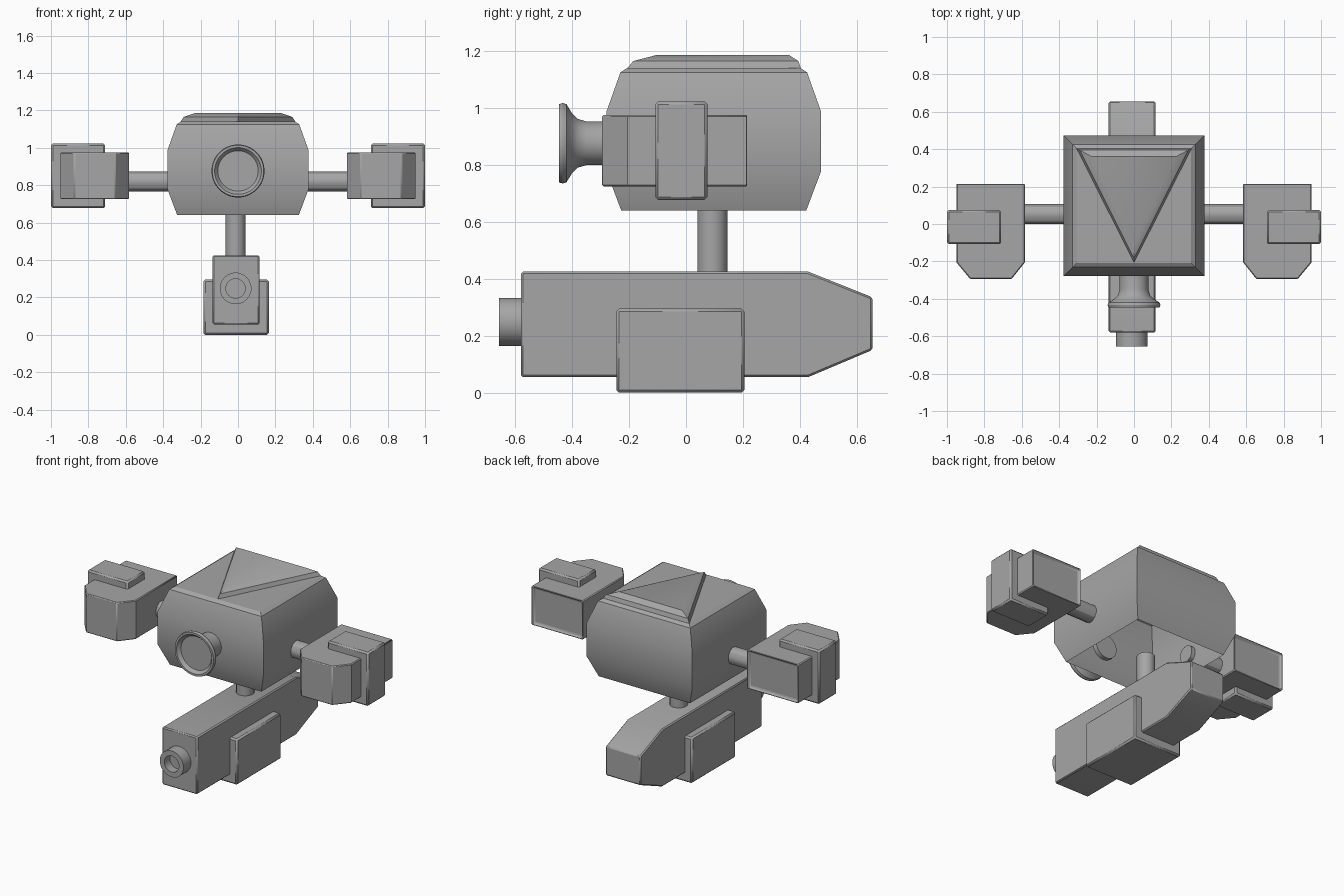
import bpy, bmesh
from math import sin, cos, tau, radians
from mathutils import Vector

if "Cube" in bpy.data.objects:
    bpy.data.objects.remove(bpy.data.objects["Cube"])

grey = bpy.data.materials.new("plain_grey")
grey.use_nodes = True
colour = (0.38, 0.38, 0.38, 1)
grey.diffuse_color = colour
grey.node_tree.nodes["Principled BSDF"].inputs["Base Color"].default_value = colour
parts = []


def loft(name, rings, cap_start=True, cap_end=True, bevel=0, panel=None):
    """Skin equal-length rings of points; optionally inset the face pointing along panel."""
    bm = bmesh.new()
    loops = [[bm.verts.new(p) for p in ring] for ring in rings]
    n = len(loops[0])
    for a, b in zip(loops, loops[1:]):
        for i in range(n):
            j = (i + 1) % n
            bm.faces.new((a[i], a[j], b[j], b[i]))
    if cap_start:
        bm.faces.new(loops[0][::-1])
    if cap_end:
        bm.faces.new(loops[-1])
    bmesh.ops.recalc_face_normals(bm, faces=bm.faces)
    if panel:
        bm.normal_update()
        faces = [f for f in bm.faces if f.normal.dot(Vector(panel)) > 0.99]
        bmesh.ops.inset_region(bm, faces=faces, thickness=0.022)
        bmesh.ops.translate(bm, verts=faces[0].verts, vec=Vector(panel) * -0.015)
    mesh = bpy.data.meshes.new(name)
    bm.to_mesh(mesh)
    bm.free()
    mesh.materials.append(grey)
    ob = bpy.data.objects.new(name, mesh)
    bpy.context.collection.objects.link(ob)
    if bevel:
        mod = ob.modifiers.new("edge_bevel", "BEVEL")
        mod.width, mod.segments, mod.limit_method = bevel, 1, "ANGLE"
        mod.angle_limit = radians(40)
    parts.append(ob)
    return ob


def box(name, x, y, z, bevel=0.01):
    rings = [[(x[0], y[0], h), (x[1], y[0], h), (x[1], y[1], h), (x[0], y[1], h)] for h in z]
    return loft(name, rings, bevel=bevel)


def lathe(name, axis, centre, profile, segments=24):
    """Turn (position, radius) pairs around axis X, Y or Z."""
    def place(t, r, a):
        u, v = r * cos(a), r * sin(a)
        offset = {"X": (t, u, v), "Y": (u, t, v), "Z": (u, v, t)}[axis]
        return Vector(centre) + Vector(offset)
    rings = [[place(t, r, tau * (i + 0.5) / segments) for i in range(segments)]
             for t, r in profile]
    return loft(name, rings)


# Head shell, open underneath
def square(half, z, cy=0.0975):
    return [(-half, cy - half, z), (half, cy - half, z), (half, cy + half, z), (-half, cy + half, z)]


loft("head_shell", [square(h, z) for h, z in
                    [(0.325, 0.64), (0.376, 0.775), (0.376, 0.99), (0.328, 1.125), (0.305, 1.14)]],
     cap_start=False)


# Raised triangular plate on the head
def triangle(half, back, front, z):
    return [(-half, back, z), (half, back, z), (0, front, z)]


loft("head_plate", [triangle(0.31, 0.405, -0.21, 1.135),
                    triangle(0.29, 0.395, -0.185, 1.165),
                    triangle(0.225, 0.36, -0.1, 1.187)])

# Flared eye with a dished front
lathe("eye", "Y", (0, 0, 0.876),
      [(-0.25, 0.077), (-0.35, 0.077), (-0.38, 0.086), (-0.4, 0.105), (-0.42, 0.138),
       (-0.433, 0.142), (-0.446, 0.138), (-0.446, 0.125), (-0.425, 0.108)], 32)

# Neck post
lathe("neck_post", "Z", (-0.013, 0.0925, 0), [(0.4, 0.054), (0.66, 0.054)], 16)

# Lower gun body, tapered at the rear
side = [(-0.58, 0.055), (0.43, 0.055), (0.655, 0.15), (0.655, 0.335), (0.43, 0.425), (-0.58, 0.425)]
loft("gun_body", [[(x, y, z) for y, z in side] for x in (-0.135, 0.115)], bevel=0.007)
box("gun_side_block", (-0.185, 0.165), (-0.245, 0.205), (0, 0.295))
lathe("gun_barrel", "Y", (-0.013, 0, 0.248),
      [(-0.56, 0.085), (-0.656, 0.085), (-0.656, 0.052), (-0.6, 0.052)], 20)

# Mirrored arms: strut, chamfered pod with rear panel, saddle block
for s, tag in ((1, "left"), (-1, "right")):
    lathe(tag + "_arm_strut", "X", (0, 0.053, 0.82), [(s * 0.35, 0.055), (s * 0.6, 0.055)], 12)
    plan = [(0.583, 0.217), (0.583, -0.205), (0.655, -0.295),
            (0.875, -0.295), (0.95, -0.205), (0.95, 0.217)]
    loft(tag + "_pod", [[(s * x, y, z) for x, y in plan] for z in (0.725, 0.975)],
         bevel=0.005, panel=(0, 1, 0))
    box(tag + "_pod_saddle", sorted((s * 0.71, s * 1.0)), (-0.108, 0.075), (0.677, 1.023))

# Smooth the rounded surfaces, keep the hard edges
bpy.ops.object.select_all(action="DESELECT")
for ob in parts:
    ob.select_set(True)
bpy.context.view_layer.objects.active = parts[0]
bpy.ops.object.shade_smooth_by_angle(angle=radians(30))
